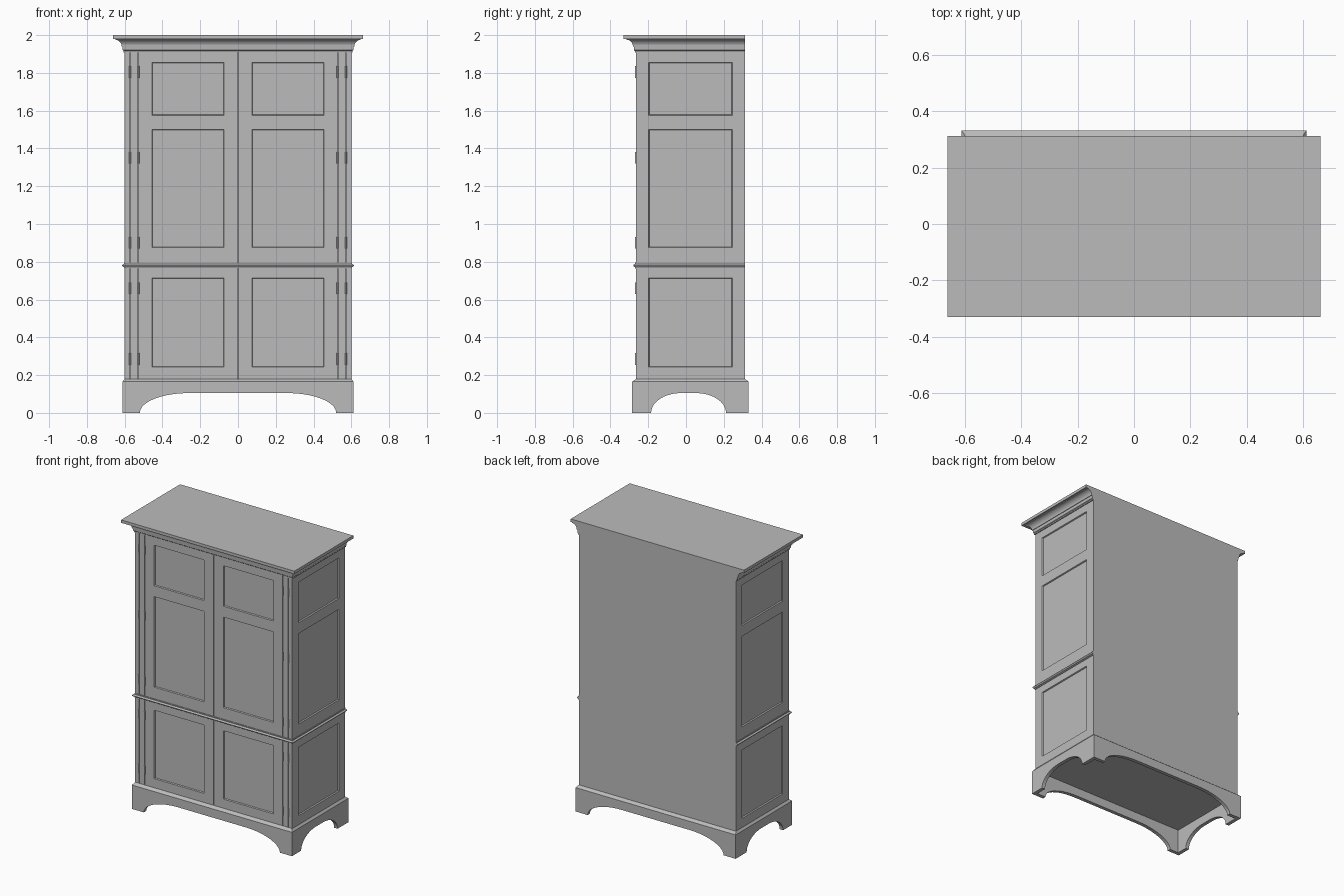
import bpy
import bmesh
from math import sin, cos, pi
from mathutils import Vector

cube = bpy.data.objects.get("Cube")
if cube:
    bpy.data.objects.remove(cube, do_unlink=True)

paint = bpy.data.materials.new("grey_paint")
paint.use_nodes = True
GREY = (0.5, 0.5, 0.5, 1)
paint.diffuse_color = GREY
paint.node_tree.nodes["Principled BSDF"].inputs["Base Color"].default_value = GREY

# Main dimensions
W, FRONT, BACK = 0.6, -0.265, 0.313
SKIN = 0.015
BASE_W, BASE_F, BASE_B = 0.612, -0.285, 0.332
PLINTH_Z, BODY_Z = 0.165, 0.18
LOWER, UPPER = (BODY_Z, 0.77), (0.79, 1.915)
LOWER_Z = [LOWER[0], 0.243, 0.715, LOWER[1]]
UPPER_Z = [UPPER[0], 0.875, 1.5, 1.575, 1.855, UPPER[1]]


def finish(name, bm, recalc=True):
    if recalc:
        bmesh.ops.recalc_face_normals(bm, faces=bm.faces)
    mesh = bpy.data.meshes.new(name)
    bm.to_mesh(mesh)
    bm.free()
    mesh.materials.append(paint)
    obj = bpy.data.objects.new(name, mesh)
    bpy.context.collection.objects.link(obj)
    return obj


def box(name, x, y, z, top_inset=None):
    """Box from ranges; top_inset gives (side, front, back) taper at the top."""
    bm = bmesh.new()
    bmesh.ops.create_cube(bm, size=1)
    for v in bm.verts:
        i, j, k = (c > 0 for c in v.co)
        v.co = (x[i], y[j], z[k])
        if top_inset and k:
            side, front, back = top_inset
            v.co.x += -side if i else side
            v.co.y += -back if j else front
    return finish(name, bm)


def panelled(name, us, zs, place, outward):
    """Slab with every odd/odd cell of its grid sunk as a panel."""
    bm = bmesh.new()
    rows = [[bm.verts.new(place(u, 0, z)) for u in us] for z in zs]
    panels = []
    for r in range(len(zs) - 1):
        for c in range(len(us) - 1):
            f = bm.faces.new((rows[r][c], rows[r][c + 1],
                              rows[r + 1][c + 1], rows[r + 1][c]))
            if r % 2 and c % 2:
                panels.append(f)
    rim = [e for e in bm.edges if e.is_boundary]
    new = bmesh.ops.extrude_edge_only(bm, edges=rim)["geom"]
    shift = Vector(outward) * -SKIN
    for v in new:
        if isinstance(v, bmesh.types.BMVert):
            v.co += shift
    bmesh.ops.recalc_face_normals(bm, faces=bm.faces)
    if panels[0].normal.dot(Vector(outward)) < 0:
        bmesh.ops.reverse_faces(bm, faces=bm.faces)
    bm.normal_update()
    bmesh.ops.inset_individual(bm, faces=panels, thickness=0.005, depth=-0.008)
    return finish(name, bm, recalc=False)


def moulding(name, profile):
    """Sweep an (offset, height) profile round the sides and front."""
    bm = bmesh.new()
    rings = []
    for o, z in profile:
        x, y = W + o, FRONT - o
        rings.append([bm.verts.new(p) for p in
                      ((-x, BACK, z), (-x, y, z), (x, y, z), (x, BACK, z))])
    n = len(rings)
    for a in range(n):
        p, q = rings[a], rings[(a + 1) % n]
        for i in range(3):
            bm.faces.new((p[i], p[i + 1], q[i + 1], q[i]))
    for end in (0, 3):
        bm.faces.new([r[end] for r in rings])
    return finish(name, bm)


def apron(name, lo, hi, a, b, curve, place, thick=0.025):
    """Base board from lo to hi with an arch cut between a and b."""
    steps, rise = 10, 0.105
    arc = [(curve * (1 - cos(t)), rise * sin(t))
           for t in (i * pi / 2 / steps for i in range(steps + 1))]
    pts = [(lo, PLINTH_Z), (lo, 0)]
    pts += [(a + u, z) for u, z in arc]
    pts += [(b - u, z) for u, z in reversed(arc)]
    pts += [(hi, 0), (hi, PLINTH_Z)]
    bm = bmesh.new()
    outer = [bm.verts.new(place(u, 0, z)) for u, z in pts]
    inner = [bm.verts.new(place(u, thick, z)) for u, z in pts]
    bm.faces.new(outer)
    bm.faces.new(inner)
    for i in range(len(pts)):
        j = (i + 1) % len(pts)
        bm.faces.new((outer[i], outer[j], inner[j], inner[i]))
    return finish(name, bm)


# Base: four arched boards and a chamfered plinth cap
apron("base_front", -BASE_W, BASE_W, -0.52, 0.52, 0.26,
      lambda u, d, z: (u, BASE_F + d, z))
apron("base_back", -BASE_W, BASE_W, -0.52, 0.52, 0.26,
      lambda u, d, z: (u, BASE_B - d, z))
for s, side in ((1, "left"), (-1, "right")):
    apron("base_" + side, BASE_F, BASE_B, -0.185, 0.212, 0.16,
          lambda u, d, z: (s * (BASE_W - d), u, z))
box("plinth_cap", (-BASE_W, BASE_W), (BASE_F, BASE_B), (PLINTH_Z, BODY_Z),
    (BASE_W - W, FRONT - BASE_F, BASE_B - BACK))

# Carcass behind the doors and side panels
inner = W - SKIN
box("carcass", (-inner, inner), (FRONT + SKIN, BACK), (BODY_Z, 1.985))

# Sides, doors and narrow front strips, upper and lower
for level, zs in (("lower", LOWER_Z), ("upper", UPPER_Z)):
    span = (zs[0], zs[-1])
    for s, side in ((1, "left"), (-1, "right")):
        tag = f"{level}_{side}_"
        panelled(tag + "side", [FRONT, -0.198, 0.245, BACK], zs,
                 lambda u, d, z: (s * W, u, z), (s, 0, 0))
        panelled(tag + "door", [0.002, 0.073, 0.455, 0.526], zs,
                 lambda u, d, z: (s * u, FRONT, z), (0, -1, 0))
        for part, a, b in (("pocket_strip", 0.529, 0.569), ("stile", 0.572, inner)):
            box(tag + part, sorted((s * a, s * b)), (FRONT, FRONT + SKIN), span)

# Hinge barrels in pairs along each door edge
for s, side in ((1, "left"), (-1, "right")):
    for x in (0.571, 0.5275):
        for z in (0.285, 0.66, 0.9, 1.35, 1.805):
            bm = bmesh.new()
            bmesh.ops.create_cone(bm, cap_ends=True, segments=12,
                                  radius1=0.005, radius2=0.005, depth=0.062)
            bmesh.ops.translate(bm, verts=bm.verts, vec=(s * x, FRONT - 0.001, z))
            hinge = finish(side + "_hinge", bm)
            for f in hinge.data.polygons:
                f.use_smooth = abs(f.normal.z) < 0.5

# Waist moulding
bead = [(0.004 + 0.01 * sin(i * pi / 6), 0.78 - 0.008 * cos(i * pi / 6))
        for i in range(7)]
moulding("waist_moulding", [(-SKIN, 0.765), (0.004, 0.765)] + bead
         + [(0.004, 0.795), (-SKIN, 0.795)])

# Cornice: small fillet, frieze and cove under the top board
cove = [(0.016 + 0.036 * (1 - cos(i * pi / 16)), 1.94 + 0.036 * sin(i * pi / 16))
        for i in range(9)]
moulding("cornice", [(-SKIN, 1.908), (0.006, 1.908), (0.006, 1.916),
                     (0.01, 1.92), (0.012, 1.94)] + cove
         + [(0.052, 1.982), (-SKIN, 1.982)])
box("top_board", (-0.662, 0.662), (-0.331, BACK), (1.98, 2.0))
